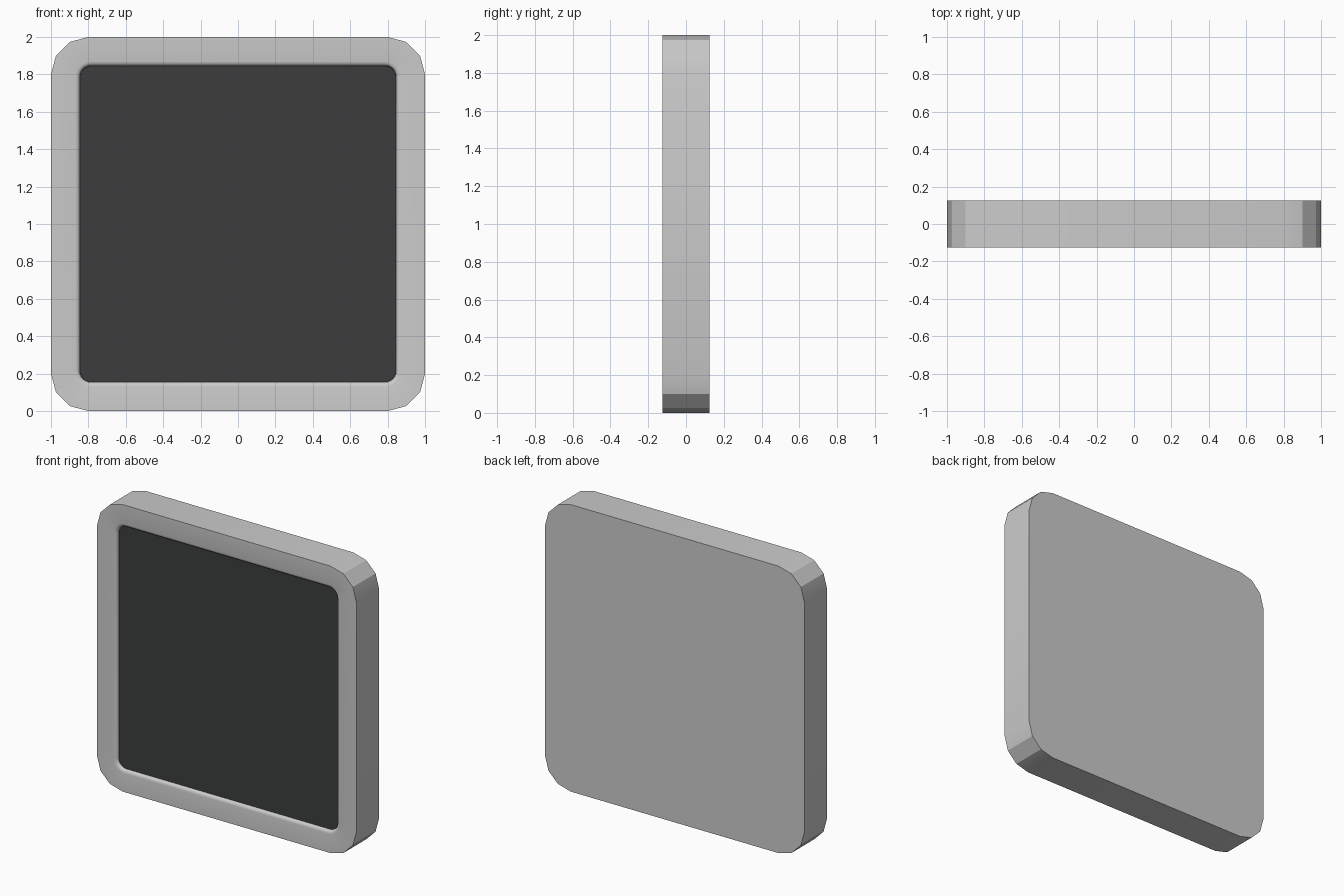
import bpy, bmesh, math

if "Cube" in bpy.data.objects:
    bpy.data.objects.remove(bpy.data.objects["Cube"])


def ring(bm, half, radius, y, seg):
    """Rounded square loop of verts in the xz plane, centred on z = 1."""
    verts, c = [], half - radius
    for k, (sx, sz) in enumerate([(1, 1), (-1, 1), (-1, -1), (1, -1)]):
        for i in range(seg + 1):
            a = math.pi / 2 * (k + i / seg)
            verts.append(bm.verts.new((sx * c + radius * math.cos(a), y,
                                       1 + sz * c + radius * math.sin(a))))
    return verts


def loop_edges(bm, r):
    return [bm.edges.new((r[i - 1], r[i])) for i in range(len(r))]


def skin(bm, a, b):
    for i in range(len(a)):
        bm.faces.new((a[i - 1], a[i], b[i], b[i - 1]))


def finish(bm, name):
    bmesh.ops.recalc_face_normals(bm, faces=bm.faces)
    me = bpy.data.meshes.new(name)
    bm.to_mesh(me)
    bm.free()
    ob = bpy.data.objects.new(name, me)
    bpy.context.collection.objects.link(ob)
    return ob


# Casing: faceted corners, flat back, front with a softened screen recess
bm = bmesh.new()
back = ring(bm, 1.0, 0.2, 0.125, 3)
front = ring(bm, 1.0, 0.2, -0.125, 3)
bm.faces.new(back)
skin(bm, back, front)
lip = [ring(bm, h, r, y, 6) for h, r, y in
       [(0.870, 0.085, -0.125), (0.860, 0.075, -0.123),
        (0.852, 0.067, -0.118), (0.847, 0.062, -0.110), (0.845, 0.060, -0.090)]]
edges = [e for e in bm.edges if all(v in front for v in e.verts)]
edges += loop_edges(bm, lip[0])
bmesh.ops.triangle_fill(bm, edges=edges, use_beauty=True, normal=(0, -1, 0))
for a, b in zip(lip, lip[1:]):
    skin(bm, a, b)
bm.faces.new(lip[-1])
casing = finish(bm, "casing")
bpy.context.view_layer.objects.active = casing
casing.select_set(True)
bpy.ops.object.shade_smooth_by_angle(angle=math.radians(28))

# Screen: dark panel set just behind the lip
bm = bmesh.new()
face = ring(bm, 0.845, 0.06, -0.106, 6)
rear = ring(bm, 0.845, 0.06, -0.092, 6)
bm.faces.new(face)
bm.faces.new(rear)
skin(bm, face, rear)
screen = finish(bm, "screen")
mat = bpy.data.materials.new("dark_glass")
mat.diffuse_color = (0.045, 0.046, 0.048, 1)
mat.use_nodes = True
mat.node_tree.nodes["Principled BSDF"].inputs["Base Color"].default_value = mat.diffuse_color
screen.data.materials.append(mat)
